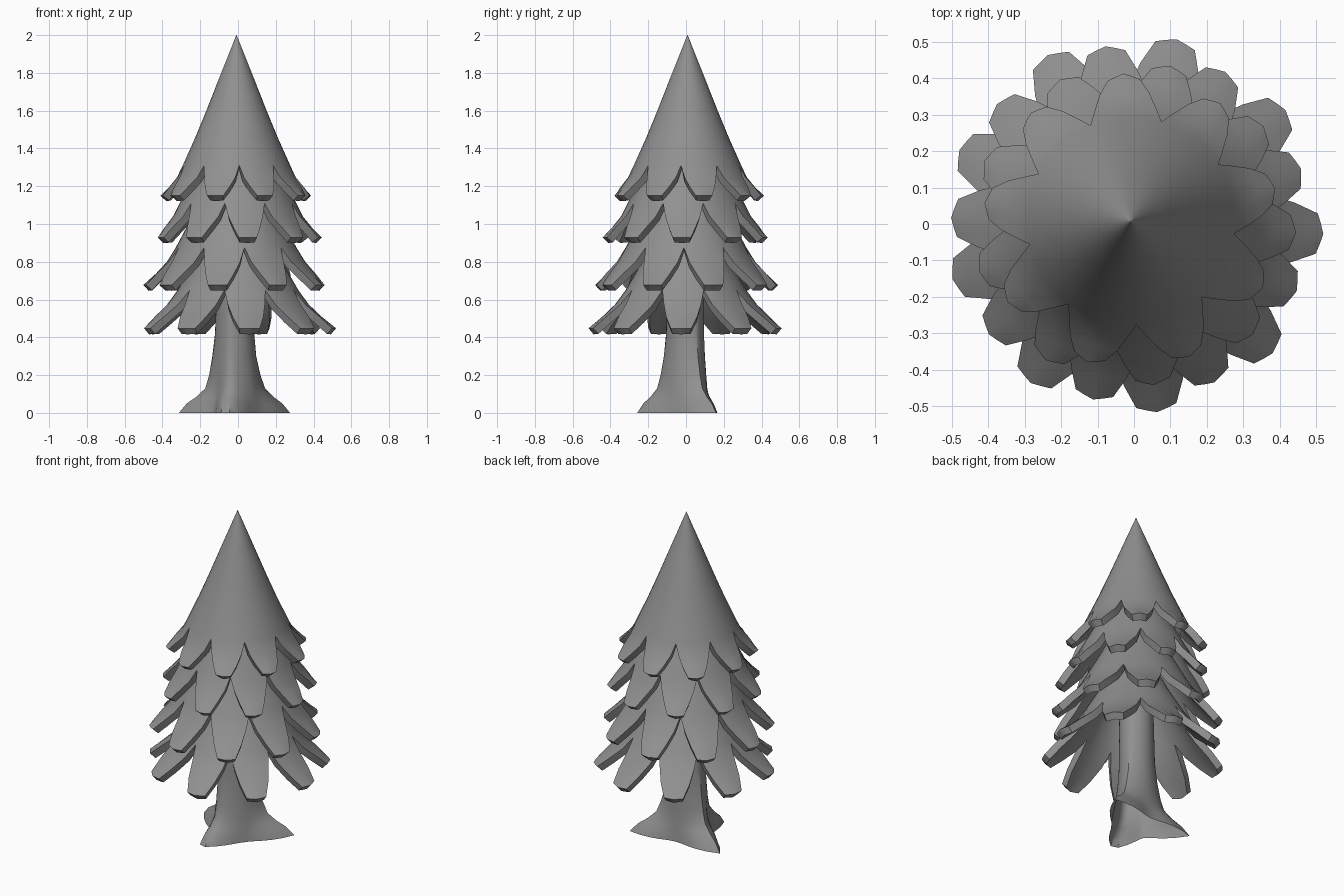
import bpy, bmesh, math

if "Cube" in bpy.data.objects:
    bpy.data.objects.remove(bpy.data.objects["Cube"])

PETALS = 9
COLS = 4                      # faces across one petal

grey = bpy.data.materials.new("dark_grey")
grey.diffuse_color = (0.28, 0.28, 0.28, 1)
grey.use_nodes = True
grey.node_tree.nodes["Principled BSDF"].inputs["Base Color"].default_value = grey.diffuse_color


def finish(bm, name):
    me = bpy.data.meshes.new(name)
    bm.to_mesh(me)
    bm.free()
    me.materials.append(grey)
    ob = bpy.data.objects.new(name, me)
    bpy.context.collection.objects.link(ob)
    bpy.ops.object.select_all(action='DESELECT')
    ob.select_set(True)
    bpy.context.view_layer.objects.active = ob
    return ob


def bridge(bm, a, b):
    for j in range(len(a) - 1):
        bm.faces.new((a[j], b[j], b[j + 1], a[j + 1]))


def foliage_tier(name, body, tip, phase, w_shoulder, w_tip, centre=(0, 0)):
    """Cone skirt whose lower edge splits into hanging petals."""
    bm = bmesh.new()
    half = math.pi / PETALS
    r0, z0 = body[-1]
    r1, z1 = tip

    def polar(r, a, z):
        return bm.verts.new((centre[0] + r * math.cos(a), centre[1] + r * math.sin(a), z))

    # upper skirt rings
    n = PETALS * COLS
    start = math.radians(phase) - half
    rings = []
    for r, z in body:
        ring = [polar(r, start + 2 * math.pi * i / n, z) for i in range(n)]
        rings.append(ring + ring[:1])
    for a, b in zip(rings, rings[1:]):
        bridge(bm, a, b)
    # petals: fraction of length, half width, sag
    w0 = r0 * math.sin(half)
    steps = [(0.33, w0 * 0.6 + w_shoulder * 0.4, 0.010),
             (0.66, w_shoulder, 0.008), (1.0, w_tip, 0.0)]
    for p in range(PETALS):
        mid = start + half + 2 * half * p
        prev = rings[-1][p * COLS:(p + 1) * COLS + 1]
        for f, w, sag in steps:
            r = r0 + (r1 - r0) * f - sag
            z = z0 + (z1 - z0) * f - sag
            row = []
            for c in range(COLS + 1):
                u = 2 * c / COLS - 1
                rr = r - (0.015 * abs(u) if f == 1.0 else 0)
                row.append(polar(rr, mid + u * math.asin(w / r), z))
            bridge(bm, prev, row)
            prev = row
    ob = finish(bm, name)
    # leaf thickness, fading to nothing at the upper ring
    group = ob.vertex_groups.new(name="thick")
    group.add(range(n, len(ob.data.vertices)), 1.0, 'REPLACE')
    sol = ob.modifiers.new("thickness", 'SOLIDIFY')
    sol.thickness = 0.042
    sol.offset = -1
    sol.vertex_group = group.name
    bpy.ops.object.modifier_apply(modifier=sol.name)
    bpy.ops.object.shade_smooth_by_angle(angle=math.radians(40))


# Four foliage tiers, alternating by half a petal
foliage_tier("foliage_top",
             [(0.001, 2.0), (0.085, 1.79), (0.16, 1.60), (0.22, 1.455), (0.285, 1.31)],
             (0.405, 1.15), 13, 0.068, 0.046, (-0.008, 0.008))
foliage_tier("foliage_upper",
             [(0.10, 1.54), (0.20, 1.32), (0.31, 1.11)],
             (0.445, 0.928), -3, 0.071, 0.05)
foliage_tier("foliage_middle",
             [(0.10, 1.30), (0.21, 1.08), (0.32, 0.875)],
             (0.492, 0.677), 18, 0.077, 0.054, (-0.01, 0))
foliage_tier("foliage_bottom",
             [(0.10, 1.06), (0.21, 0.84), (0.32, 0.65)],
             (0.52, 0.448), -3, 0.082, 0.057)

# Trunk, open below, with three pointed flared roots: (angle, reach)
ROOTS = [(30, 0.315), (160, 0.33), (-105, 0.285)]
# height, core radius, root flare strength
LEVELS = [(0.0, 0.128, 1.0), (0.05, 0.122, 0.80), (0.085, 0.117, 0.55),
          (0.13, 0.112, 0.32), (0.20, 0.107, 0.22), (0.30, 0.10, 0.14),
          (0.42, 0.095, 0.09), (0.65, 0.095, 0.05), (1.0, 0.09, 0.0)]
bm = bmesh.new()
SIDES = 36
rings = []
for z, core, flare in LEVELS:
    ring = []
    for i in range(SIDES):
        a = 2 * math.pi * i / SIDES
        r = core
        for deg, reach in ROOTS:
            off = math.degrees(math.acos(max(-1, min(1, math.cos(a - math.radians(deg))))))
            lobe = max(0.0, 1 - off / 65) ** 2.2
            r += (reach - 0.125) * flare * lobe
        ox = -0.015 * min(1, z / 0.3)
        ring.append(bm.verts.new((ox + r * math.cos(a), r * math.sin(a), z)))
    rings.append(ring + ring[:1])
for lo, hi in zip(rings, rings[1:]):
    bridge(bm, hi, lo)
finish(bm, "trunk")
bpy.ops.object.shade_smooth_by_angle(angle=math.radians(45))
